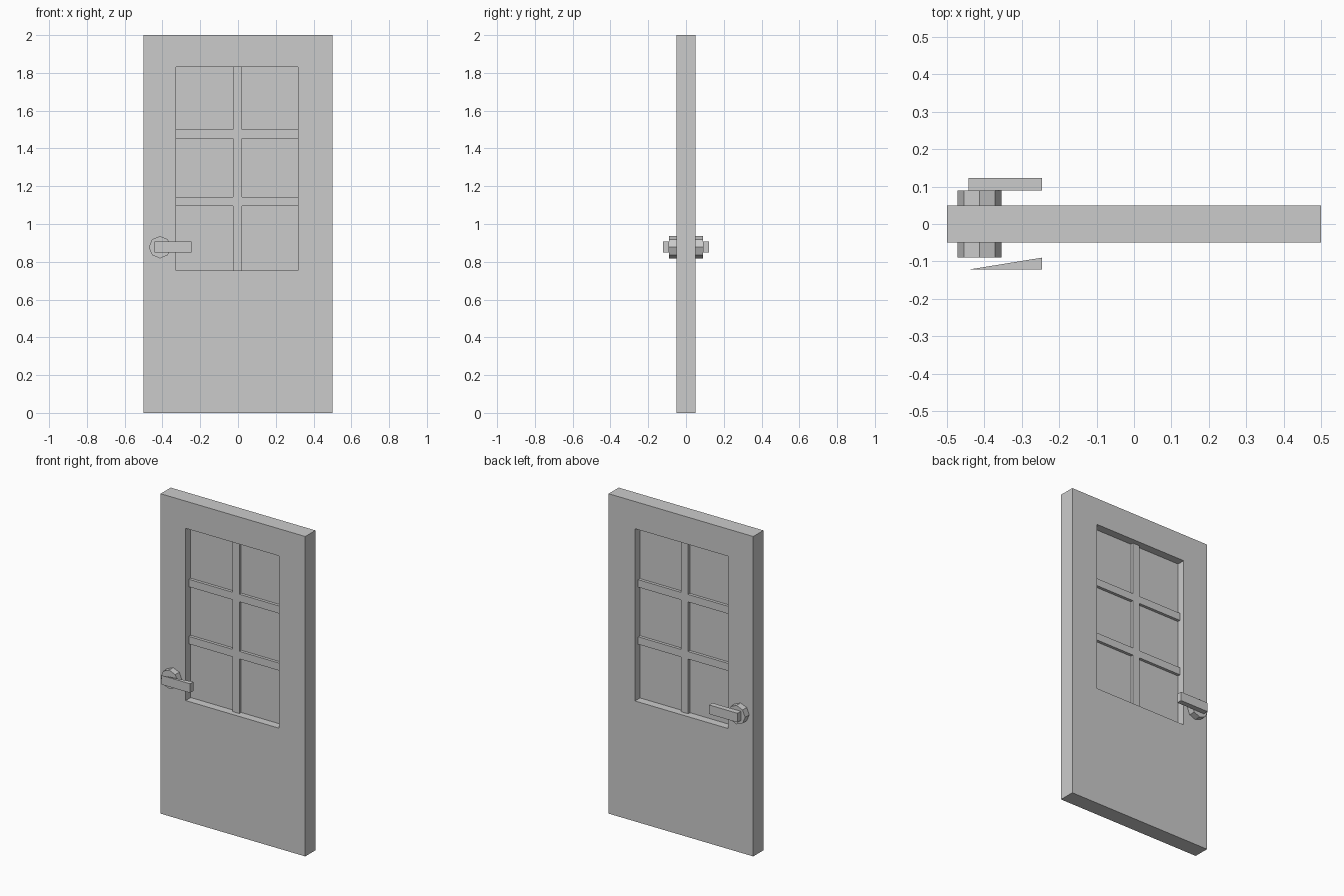
import bpy, bmesh, math

if "Cube" in bpy.data.objects:
    bpy.data.objects.remove(bpy.data.objects["Cube"])

def add_mesh(name, bm):
    bmesh.ops.recalc_face_normals(bm, faces=bm.faces)
    me = bpy.data.meshes.new(name)
    bm.to_mesh(me)
    bm.free()
    ob = bpy.data.objects.new(name, me)
    bpy.context.collection.objects.link(ob)
    return ob

def prism(name, plan, z0, z1):
    """Extrude an (x, y) outline from z0 up to z1."""
    bm = bmesh.new()
    face = bm.faces.new([bm.verts.new((x, y, z0)) for x, y in plan])
    ext = bmesh.ops.extrude_face_region(bm, geom=[face])
    for v in ext["geom"]:
        if isinstance(v, bmesh.types.BMVert):
            v.co.z = z1
    return add_mesh(name, bm)

def box(name, x0, x1, y0, y1, z0, z1):
    return prism(name, [(x0, y0), (x1, y0), (x1, y1), (x0, y1)], z0, z1)

# Door leaf: closed ring of quads around the window opening
T = 0.05
WX0, WX1, WZ0, WZ1 = -0.327, 0.318, 0.753, 1.83
outer, inner = (-0.5, 0.5, 0, 2), (WX0, WX1, WZ0, WZ1)
bm = bmesh.new()
rings = []
for (x0, x1, z0, z1), y in ((outer, -T), (inner, -T), (inner, T), (outer, T)):
    rings.append([bm.verts.new((x, y, z)) for x, z in
                  ((x0, z0), (x1, z0), (x1, z1), (x0, z1))])
for i in range(4):
    a, b = rings[i], rings[(i + 1) % 4]
    for j in range(4):
        k = (j + 1) % 4
        bm.faces.new((a[j], a[k], b[k], b[j]))
add_mesh("door_leaf", bm)

# Glass pane in the middle of the opening
bm = bmesh.new()
bm.faces.new([bm.verts.new(p) for p in
              ((WX0, 0, WZ0), (WX1, 0, WZ0), (WX1, 0, WZ1), (WX0, 0, WZ1))])
add_mesh("window_pane", bm)

# Glazing bars
B = 0.018
box("vertical_bar", -0.027, 0.022, -B, B, WZ0, WZ1)
for n, z in (("lower", 1.095), ("upper", 1.452)):
    box(n + "_horizontal_bar", WX0, WX1, -B, B, z, z + 0.047)

# Octagonal handle bases on both sides
R, HX, HZ = 0.059, -0.413, 0.877
for n, s in (("front", -1), ("back", 1)):
    bm = bmesh.new()
    a, b = ([bm.verts.new((HX + R * math.cos(i * math.pi / 4), s * y,
                           HZ + R * math.sin(i * math.pi / 4))) for i in range(8)]
            for y in (0.05, 0.09))
    bm.faces.new(a)
    bm.faces.new(b)
    for i in range(8):
        j = (i + 1) % 8
        bm.faces.new((a[i], a[j], b[j], b[i]))
    add_mesh(n + "_handle_base", bm)

# Levers: square bar behind, tapered wedge in front
box("back_lever", -0.443, -0.246, 0.09, 0.123, 0.85, 0.907)
prism("front_lever", [(-0.443, -0.122), (-0.246, -0.122), (-0.246, -0.09)], 0.85, 0.907)
